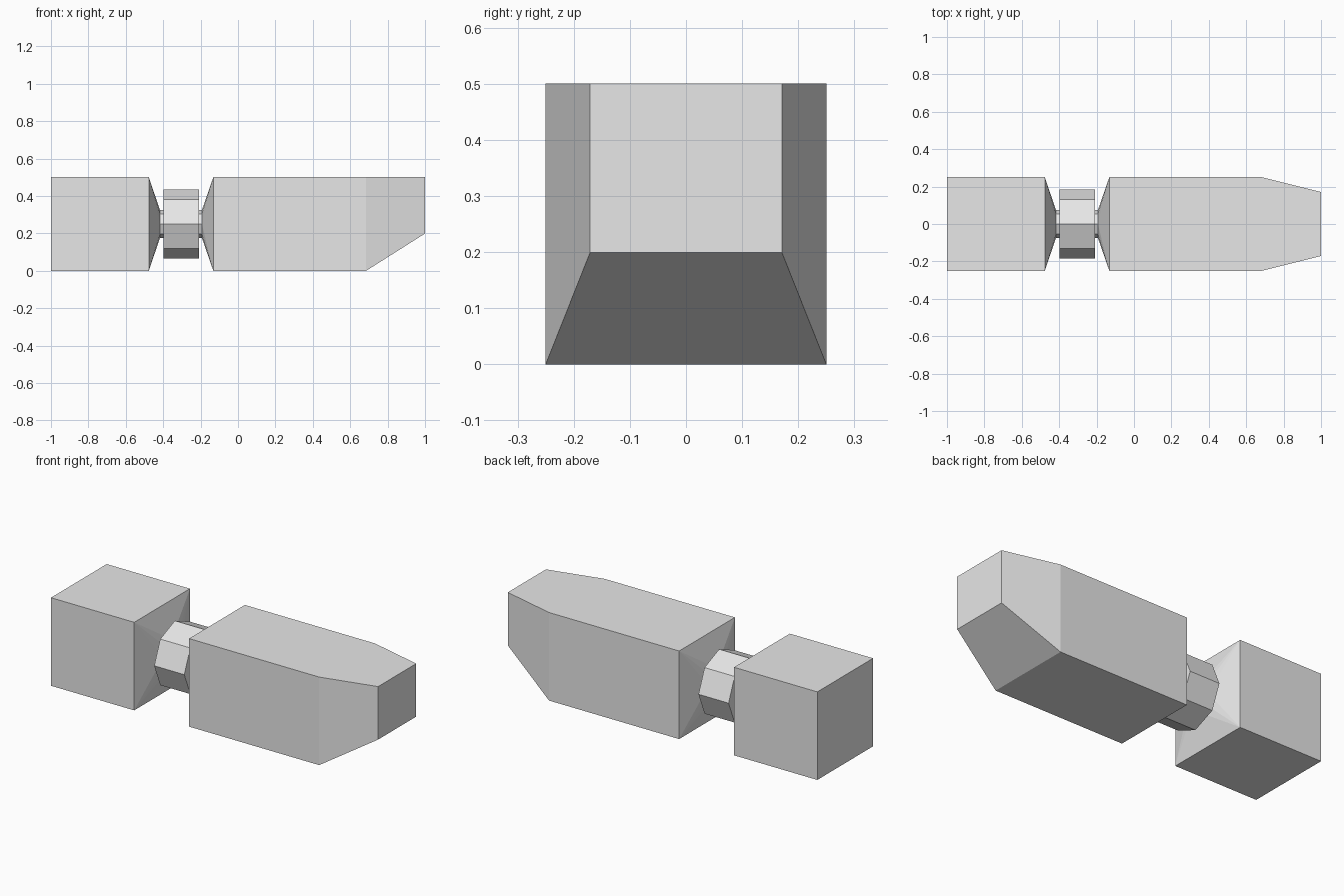
import bpy, bmesh, math
from mathutils import Matrix, Vector

cube = bpy.data.objects.get("Cube")
if cube:
    bpy.data.objects.remove(cube, do_unlink=True)

# Single plain grey material
grey = bpy.data.materials.new("light_grey")
grey.use_nodes = True
grey.diffuse_color = (0.8, 0.8, 0.8, 1)
grey.node_tree.nodes["Principled BSDF"].inputs["Base Color"].default_value = (0.8, 0.8, 0.8, 1)

MID_Z = 0.25        # height of the shared axis
NECK_R = 0.074
RING_R = 0.185


def finish(name, bm):
    bmesh.ops.recalc_face_normals(bm, faces=bm.faces)
    mesh = bpy.data.meshes.new(name)
    bm.to_mesh(mesh)
    bm.free()
    mesh.materials.append(grey)
    obj = bpy.data.objects.new(name, mesh)
    bpy.context.collection.objects.link(obj)
    return obj


def rect(x, half_y, z0, z1):
    return [Vector((x, y, z)) for y in (-half_y, half_y) for z in (z0, z1)]


def octagon(x, r):
    return [Vector((x, r * math.cos(a), MID_Z + r * math.sin(a)))
            for a in (i * math.pi / 4 for i in range(8))]


def block(name, sections):
    """Convex flat-faced solid spanning a list of cross-sections."""
    bm = bmesh.new()
    for p in sum(sections, []):
        bm.verts.new(p)
    bmesh.ops.convex_hull(bm, input=bm.verts)
    bmesh.ops.dissolve_limit(bm, angle_limit=math.radians(0.5),
                             verts=bm.verts, edges=bm.edges)
    return finish(name, bm)


def eight_sided(name, x0, x1, r, caps):
    """Octagonal prism along x with a corner pointing straight up."""
    bm = bmesh.new()
    bmesh.ops.create_cone(
        bm, cap_ends=caps, segments=8, radius1=r, radius2=r, depth=x1 - x0,
        matrix=Matrix.Translation(((x0 + x1) / 2, 0, MID_Z))
        @ Matrix.Rotation(math.pi / 2, 4, 'Y'))
    return finish(name, bm)


# Short cubic block with a funnel to the neck
block("rear_block", [rect(-1, 0.25, 0, 0.5), rect(-0.477, 0.25, 0, 0.5),
                     octagon(-0.417, NECK_R)])

# Long block with a funnel at one end and a tapered nose at the other
block("front_block", [octagon(-0.193, NECK_R), rect(-0.132, 0.25, 0, 0.5),
                      rect(0.685, 0.25, 0, 0.5), rect(1, 0.171, 0.199, 0.5)])

# Neck joining the blocks, and the thick collar around it
eight_sided("neck", -0.417, -0.193, NECK_R, False)
eight_sided("collar", -0.397, -0.208, RING_R, True)
